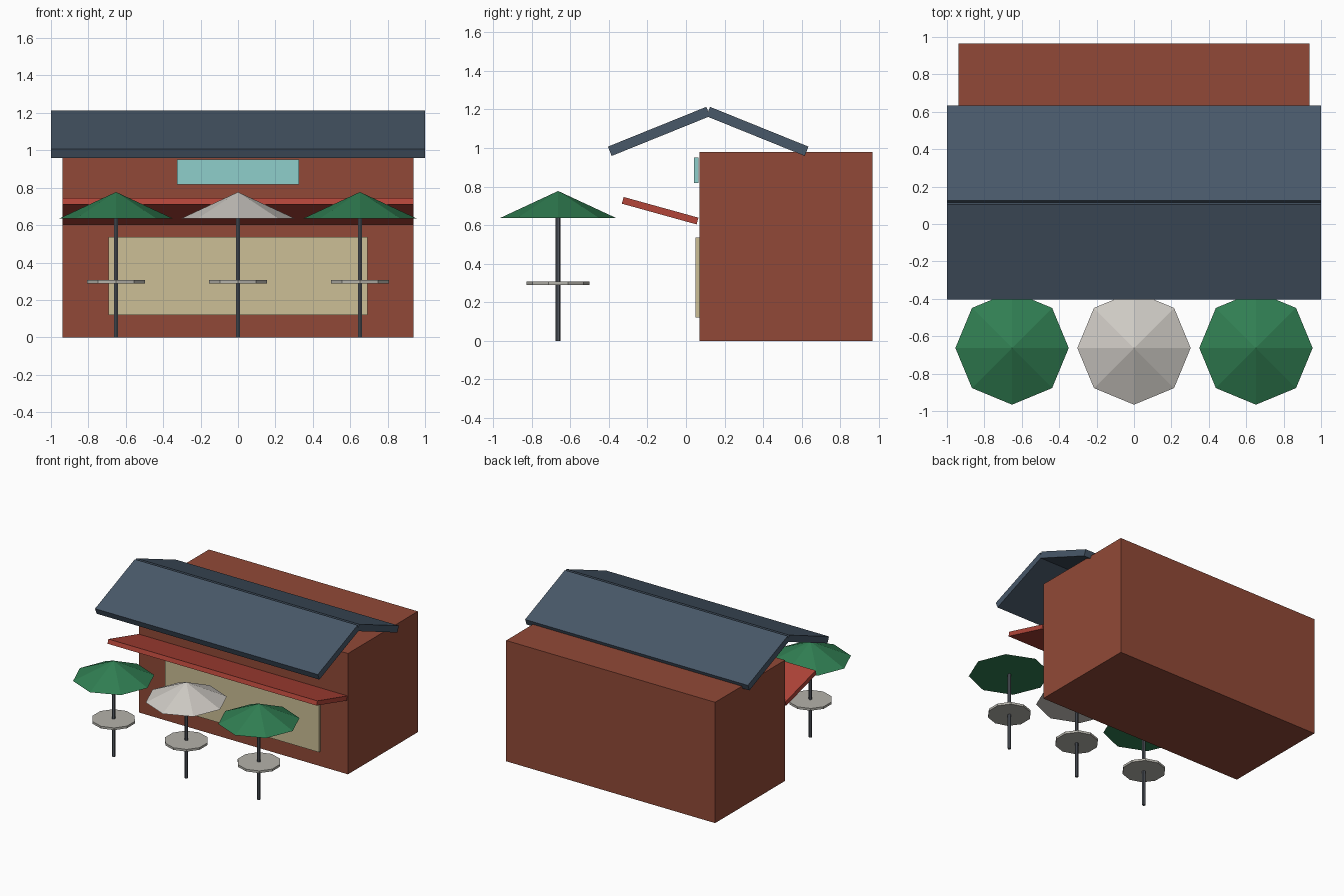
import bpy
from math import radians, sin, cos, pi

default = bpy.data.objects.get("Cube")
if default:
    bpy.data.objects.remove(default, do_unlink=True)


def linear(c):
    c /= 255
    return c / 12.92 if c <= 0.04045 else ((c + 0.055) / 1.055) ** 2.4


def material(name, r, g, b):
    color = (linear(r), linear(g), linear(b), 1)
    mat = bpy.data.materials.new(name)
    mat.use_nodes = True
    mat.diffuse_color = color
    mat.node_tree.nodes["Principled BSDF"].inputs["Base Color"].default_value = color
    return mat


brick = material("brick red", 145, 73, 55)
slate = material("slate blue", 72, 88, 105)
red = material("awning red", 178, 69, 57)
cream = material("cream", 204, 191, 150)
aqua = material("aqua", 143, 207, 203)
green = material("umbrella green", 48, 126, 82)
white = material("umbrella white", 205, 201, 195)
stone = material("table grey", 180, 178, 170)
steel = material("pole grey", 82, 87, 95)


def finish(name, mat):
    obj = bpy.context.object
    obj.name = name
    obj.data.materials.append(mat)
    return obj


def box(name, mat, size, center, tilt=0):
    bpy.ops.mesh.primitive_cube_add(size=1, location=center, rotation=(tilt, 0, 0))
    obj = finish(name, mat)
    obj.scale = size
    return obj


def prism(name, mat, sides, radius, x, y, z0, z1, top=None):
    bpy.ops.mesh.primitive_cone_add(
        vertices=sides, radius1=radius, radius2=radius if top is None else top,
        depth=z1 - z0, location=(x, y, (z0 + z1) / 2))
    return finish(name, mat)


# Building with serving window and sign
box("building", brick, (1.876, 0.896, 0.98), (0, 0.518, 0.49))
box("serving_window", cream, (1.384, 0.022, 0.415), (0, 0.061, 0.328))
box("sign_panel", aqua, (0.65, 0.024, 0.132), (0, 0.053, 0.884))

# Gable roof: two slabs whose ends meet on the ridge line
pitch, length, ridge_y, ridge_z = radians(22), 0.55, 0.115, 1.189
for name, side in (("roof_front", -1), ("roof_back", 1)):
    center = (0, ridge_y + side * cos(pitch) * length / 2,
              ridge_z - sin(pitch) * length / 2)
    box(name, slate, (2, length, 0.052), center, -side * pitch)

# Sloping awning
box("awning", red, (1.876, 0.402, 0.036), (0, -0.134, 0.675), -radians(15.5))

# Umbrella tables
for label, x, mat in (("right", -0.652, green), ("middle", 0, white), ("left", 0.652, green)):
    y = -0.663
    prism(f"pole_{label}", steel, 6, 0.013, x, y, 0, 0.66)
    prism(f"table_{label}", stone, 10, 0.163, x, y, 0.289, 0.307)
    prism(f"umbrella_{label}", mat, 8, 0.303, x, y, 0.636, 0.777, 0)
